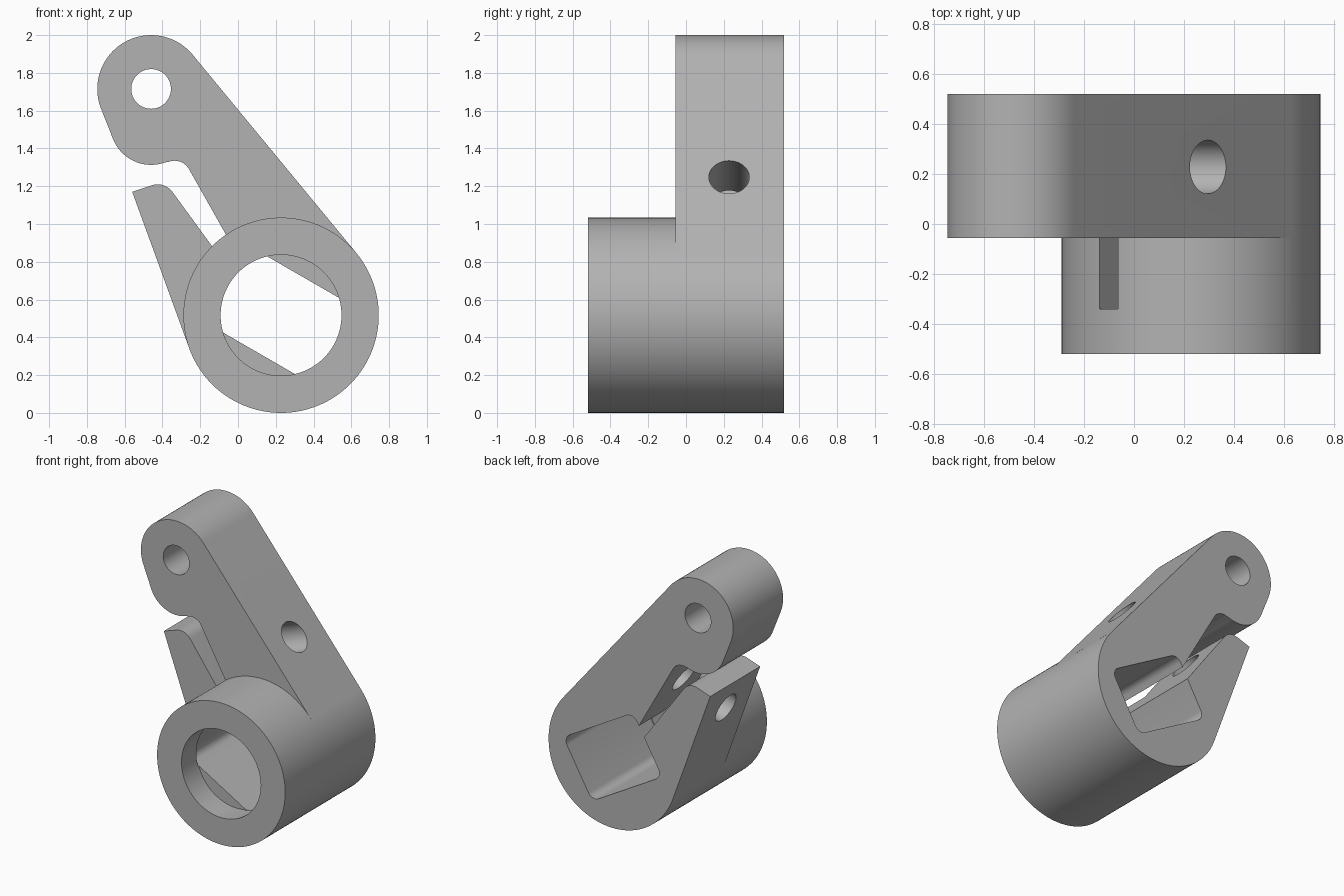
import bpy, bmesh, math
from mathutils import Vector, Matrix

cube = bpy.data.objects.get("Cube")
if cube:
    bpy.data.objects.remove(cube, do_unlink=True)

BACK, FRONT, STEP, LEDGE = 0.52, -0.52, -0.055, -0.34
BARREL = (0.228, 0.517)
PIN = (-0.46, 1.715)

grey = bpy.data.materials.new("plain grey")
grey.use_nodes = True
grey.diffuse_color = (0.45, 0.45, 0.45, 1)
grey.node_tree.nodes["Principled BSDF"].inputs["Base Color"].default_value = (0.45, 0.45, 0.45, 1)


def arc(centre, r, a0, a1, n):
    angles = [math.radians(a0 + (a1 - a0) * i / n) for i in range(n + 1)]
    return [(centre[0] + r * math.cos(a), centre[1] + r * math.sin(a)) for a in angles]


def circle(centre, r, n=96):
    return arc(centre, r, 0, 360, n)[:-1]


def prism(name, outline, y0, y1):
    """Extrude an x-z outline along y."""
    bm = bmesh.new()
    face = bm.faces.new([bm.verts.new((x, y0, z)) for x, z in outline])
    out = bmesh.ops.extrude_face_region(bm, geom=[face])
    moved = [v for v in out["geom"] if isinstance(v, bmesh.types.BMVert)]
    bmesh.ops.translate(bm, verts=moved, vec=(0, y1 - y0, 0))
    bmesh.ops.recalc_face_normals(bm, faces=bm.faces)
    mesh = bpy.data.meshes.new(name)
    bm.to_mesh(mesh)
    bm.free()
    mesh.materials.append(grey)
    ob = bpy.data.objects.new(name, mesh)
    bpy.context.collection.objects.link(ob)
    return ob


def combine(body, other, operation):
    mod = body.modifiers.new(other.name, "BOOLEAN")
    mod.operation, mod.solver, mod.object = operation, "EXACT", other
    bpy.context.view_layer.objects.active = body
    bpy.ops.object.modifier_apply(modifier=mod.name)
    bpy.data.objects.remove(other, do_unlink=True)


# Barrel
body = prism("clamp_lever_body", circle(BARREL, 0.517, 128), FRONT, BACK)

# Long arm with rounded pin end and heel
slot_arm_top, slot_arm_low = (-0.261, 1.293), (0.04, 0.76)
arm = (arc(PIN, 0.285, 39.6, 200, 40) + arc((-0.46, 1.53), 0.217, 200, 290, 20)
       + arc((-0.335, 1.25), 0.085, 110, 30, 12)[:-1]
       + [slot_arm_top, slot_arm_low, (0.4, 0.6), (0.627, 0.846)])
combine(body, prism("arm", arm, STEP, BACK), "UNION")

# Short clamping jaw
slot_jaw_top, slot_jaw_low = (-0.347, 1.17), (0.0, 0.694)
jaw = ([(-0.258, 0.341), (-0.56, 1.17)] + arc((-0.425, 1.115), 0.095, 110, 35, 12)[:-1]
       + [slot_jaw_top, slot_jaw_low, (0.0, 0.45)])
combine(body, prism("jaw", jaw, STEP, BACK), "UNION")

# Clamping slot, round front bore and pin hole
slot = [slot_arm_top, slot_arm_low, slot_jaw_low, slot_jaw_top]
combine(body, prism("slot", slot, LEDGE, BACK + 0.1), "DIFFERENCE")
combine(body, prism("bore", circle(BARREL, 0.32), FRONT - 0.1, LEDGE), "DIFFERENCE")
combine(body, prism("pin_hole", circle(PIN, 0.105, 64), STEP - 0.1, BACK + 0.1), "DIFFERENCE")

# Tilted socket with rounded corners, open at the back
U, V, R = 0.325, 0.233, 0.06
socket = []
for i, (su, sv) in enumerate([(1, 1), (-1, 1), (-1, -1), (1, -1)]):
    socket += arc((su * (U - R), sv * (V - R)), R, 90 * i, 90 * i + 90, 8)
turn = Matrix.Rotation(math.radians(-30), 2)
socket = [tuple(turn @ Vector(p) + Vector(BARREL)) for p in socket]
combine(body, prism("socket", socket, LEDGE - 0.01, BACK + 0.1), "DIFFERENCE")

# Clamping screw hole through the arm and jaw
screw = prism("screw_hole", circle((0, 0), 0.107, 64), -0.9, 0.9)
direction = Vector((0.785, 0, 0.295))
screw.rotation_euler = direction.to_track_quat("Y", "Z").to_euler()
screw.location = (-0.09, 0.228, 1.103)
bpy.context.view_layer.update()
combine(body, screw, "DIFFERENCE")

# Smooth round walls, crisp edges
bpy.ops.object.select_all(action="DESELECT")
body.select_set(True)
bpy.context.view_layer.objects.active = body
bpy.ops.object.shade_smooth_by_angle(angle=math.radians(25))
